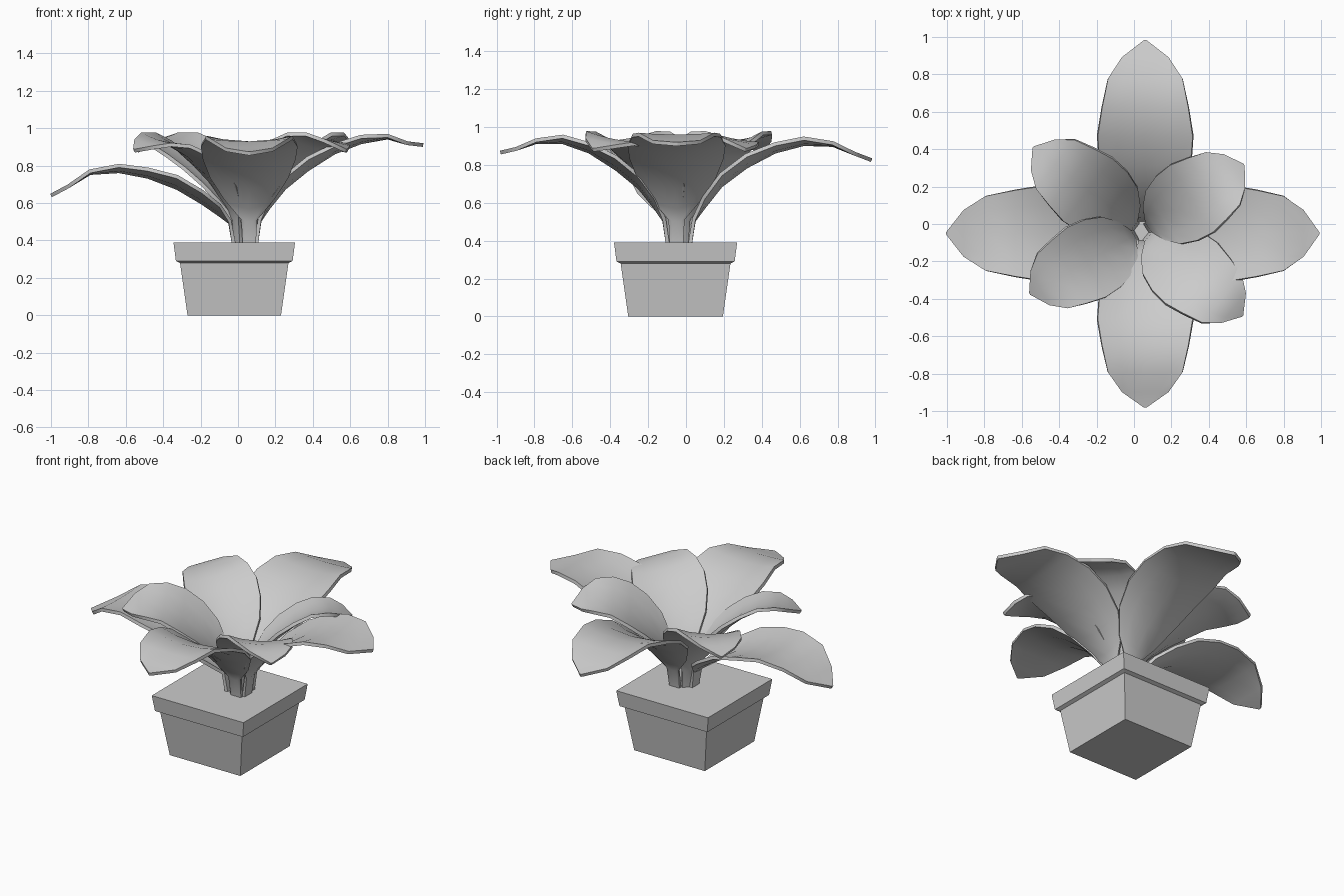
import bpy, bmesh, math
from mathutils import Vector

if "Cube" in bpy.data.objects:
    bpy.data.objects.remove(bpy.data.objects["Cube"])


def mesh_object(name, bm):
    bmesh.ops.recalc_face_normals(bm, faces=bm.faces)
    me = bpy.data.meshes.new(name)
    bm.to_mesh(me)
    bm.free()
    ob = bpy.data.objects.new(name, me)
    bpy.context.collection.objects.link(ob)
    return ob


def square_loft(name, profile, cx, cy):
    """Stack square rings given as (half size, z) and cap both ends."""
    bm = bmesh.new()
    rings = [[bm.verts.new((cx + sx * h, cy + sy * h, z))
              for sx, sy in ((-1, -1), (1, -1), (1, 1), (-1, 1))] for h, z in profile]
    for a, b in zip(rings, rings[1:]):
        for i in range(4):
            j = (i + 1) % 4
            bm.faces.new((a[i], a[j], b[j], b[i]))
    bm.faces.new(rings[0][::-1])
    bm.faces.new(rings[-1])
    return mesh_object(name, bm)


# Leaf shape shared by all leaves: fraction of length, half width, edge lift
FRAC = (.06, .08, .13, .22, .35, .5, .65, .8, .91, 1)
HALF = (.035, .04, .13, .205, .245, .256, .232, .2, .125, .006)
CUP = (.0, .01, .05, .06, .06, .04, .03, .01, 0, 0)
ACROSS = (-1, -.6, 0, .6, 1)


def leaf(name, origin, angle, length, heights, width=1.0, roll=0.0):
    a = math.radians(angle)
    out = Vector((math.cos(a), math.sin(a), 0))
    side = Vector((math.sin(a), -math.cos(a), 0))     # clockwise side
    start = Vector((origin[0], origin[1], 0))
    bm = bmesh.new()
    rows = []
    for f, h, c, z in zip(FRAC, HALF, CUP, heights):
        row = []
        for u in ACROSS:
            w = h * width * u
            p = start + out * (f * length) + side * w
            p.z = z + c * (u * u - .5) + (w * roll if f > .1 else 0)
            row.append(bm.verts.new(p))
        rows.append(row)
    for r, s in zip(rows, rows[1:]):
        for i in range(len(ACROSS) - 1):
            bm.faces.new((r[i], r[i + 1], s[i + 1], s[i]))
    ob = mesh_object(name, bm)
    mod = ob.modifiers.new("thickness", 'SOLIDIFY')
    mod.thickness = .02
    mod.offset = 0
    bpy.ops.object.select_all(action='DESELECT')
    ob.select_set(True)
    bpy.context.view_layer.objects.active = ob
    bpy.ops.object.modifier_apply(modifier=mod.name)
    bpy.ops.object.shade_smooth_by_angle(angle=math.radians(40))


# Tapered square pot with a thicker rim, filled level with the top
square_loft("pot", [(.25, 0), (.29, .28), (.312, .29), (.325, .39)], -.02, -.055)

# Four long arching leaves
leaf("leaf_right", (.04, -.05), 0, .95, (.38, .51, .6, .71, .81, .89, .94, .955, .92, .91))
leaf("leaf_left", (.04, -.05), 180, 1.04, (.38, .50, .56, .63, .71, .76, .785, .765, .69, .64))
leaf("leaf_back", (.06, -.04), 90, 1.02, (.38, .51, .6, .72, .82, .89, .925, .91, .86, .825))
leaf("leaf_front", (.06, -.04), -90, .94, (.38, .51, .6, .71, .81, .89, .935, .925, .885, .865))

# Four shorter, steeper leaves between them, each rolled a little
STEEP = (.38, .51, .60, .70, .79, .87, .92, .935, .915, .88)
for name, angle, length in (("back_right", 33, .65), ("back_left", 142, .73),
                            ("front_left", 209, .68), ("front_right", -40, .70)):
    leaf("leaf_" + name, (.04, -.04), angle, length, STEEP, .84, .17)
